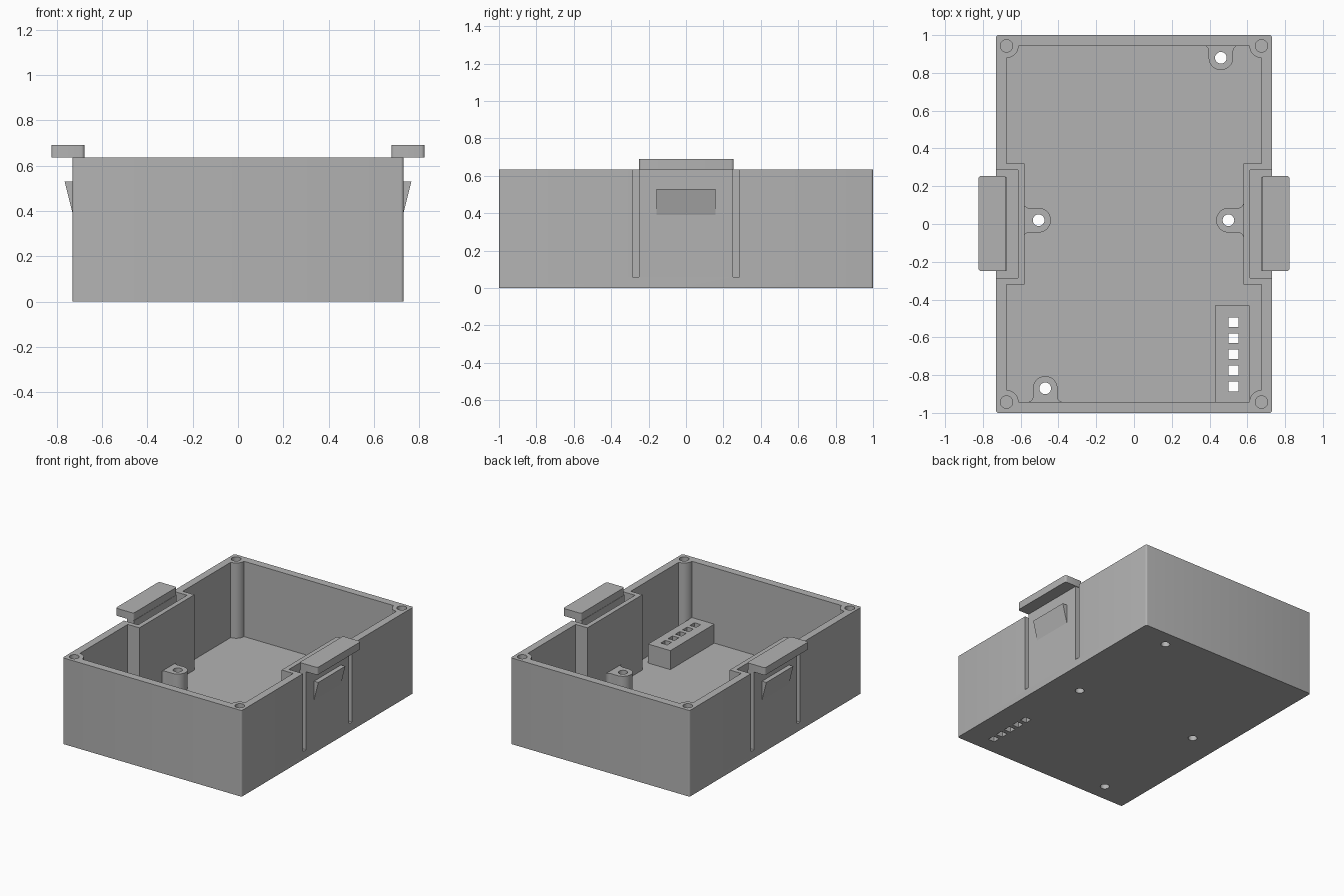
import bpy, bmesh
from math import sin, cos, pi, radians
from mathutils import Matrix

cube = bpy.data.objects.get("Cube")
if cube:
    bpy.data.objects.remove(cube, do_unlink=True)

HALF_X, HALF_Y, TOP, FLOOR = 0.73, 1.0, 0.635, 0.08
ABOVE = 0.8

grey = bpy.data.materials.new("grey_plastic")
grey.use_nodes = True
grey.diffuse_color = (0.45, 0.45, 0.45, 1)
grey.node_tree.nodes["Principled BSDF"].inputs["Base Color"].default_value = (0.45, 0.45, 0.45, 1)
parts = []


def arc(cx, cy, r, a0, a1, n=8):
    angles = [radians(a0 + (a1 - a0) * i / n) for i in range(n + 1)]
    return [(cx + r * cos(a), cy + r * sin(a)) for a in angles]


def rounded_rect(x0, x1, y0, y1, r):
    return (arc(x1 - r, y1 - r, r, 0, 90, 4) + arc(x0 + r, y1 - r, r, 90, 180, 4)
            + arc(x0 + r, y0 + r, r, 180, 270, 4) + arc(x1 - r, y0 + r, r, 270, 360, 4))


def rect(x0, x1, y0, y1):
    return [(x0, y0), (x1, y0), (x1, y1), (x0, y1)]


def circle(x, y, r):
    return arc(x, y, r, 0, 360, 24)[:-1]


def prism(name, outline, z0, z1, matrix=None):
    """Extrude a flat outline from z0 to z1."""
    bm = bmesh.new()
    face = bm.faces.new([bm.verts.new((x, y, z0)) for x, y in outline])
    new = bmesh.ops.extrude_face_region(bm, geom=[face])["geom"]
    bmesh.ops.translate(bm, vec=(0, 0, z1 - z0),
                        verts=[v for v in new if isinstance(v, bmesh.types.BMVert)])
    if matrix:
        bmesh.ops.transform(bm, matrix=matrix, verts=bm.verts)
    bmesh.ops.recalc_face_normals(bm, faces=bm.faces)
    mesh = bpy.data.meshes.new(name)
    bm.to_mesh(mesh)
    bm.free()
    mesh.materials.append(grey)
    obj = bpy.data.objects.new(name, mesh)
    bpy.context.collection.objects.link(obj)
    return obj


def cut(obj, cutters):
    """Subtract the cutters, bake the result and drop the modifiers."""
    for c in cutters:
        c.hide_render = True
        mod = obj.modifiers.new("cut", "BOOLEAN")
        mod.operation, mod.solver, mod.object = "DIFFERENCE", "EXACT", c
    bpy.context.view_layer.update()
    graph = bpy.context.evaluated_depsgraph_get()
    baked = bpy.data.meshes.new_from_object(obj.evaluated_get(graph))
    obj.modifiers.clear()
    obj.data = baked
    for c in cutters:
        bpy.data.objects.remove(c, do_unlink=True)


# Cavity outline: one quadrant with clip recess and corner post, then mirrored
quad = [(0.58, 0.32), (0.675, 0.32)] + arc(0.675, 0.943, 0.064, 270, 180)
flip_x = [(-x, y) for x, y in reversed(quad)]
upper = quad + flip_x
cavity = upper + [(x, -y) for x, y in reversed(upper)]

# Case with cavity, clip pockets, screw holes and openings in the floor
case = prism("case", rounded_rect(-HALF_X, HALF_X, -HALF_Y, HALF_Y, 0.012), 0, TOP)
cutters = [prism("cavity_cutter", cavity, FLOOR, ABOVE)]
pocket = [(0.78, -0.285), (0.78, -0.25), (0.675, -0.25), (0.675, 0.25),
          (0.78, 0.25), (0.78, 0.285), (0.615, 0.285), (0.615, -0.285)]
for s in (1, -1):
    cutters.append(prism("clip_cutter", [(s * x, y) for x, y in pocket], 0.06, ABOVE))
    for t in (1, -1):
        cutters.append(prism("screw_cutter", circle(s * 0.675, t * 0.943, 0.033), 0.35, ABOVE))

# Mounting bosses: x, y, distance to wall, direction of wall
bosses = {"right_boss": (-0.505, 0.02, 0.08, 180), "left_boss": (0.5, 0.02, 0.08, 0),
          "back_boss": (0.46, 0.88, 0.065, 90), "front_boss": (-0.47, -0.87, 0.073, 270)}
slots = [-0.52 - 0.085 * i for i in range(5)]
for x, y, *_ in bosses.values():
    cutters.append(prism("hole_cutter", circle(x, y, 0.031), -0.1, ABOVE))
for y in slots:
    cutters.append(prism("slot_cutter", rect(0.5, 0.552, y - 0.026, y + 0.026), -0.1, ABOVE))
cut(case, cutters)
parts.append(case)

R, FILLET = 0.065, 0.03
for name, (x, y, d, angle) in bosses.items():
    side = arc(R + FILLET, d - FILLET, FILLET, 90, 180, 6)
    outline = ([(R + FILLET, d + 0.01)] + side + arc(0, 0, R, 0, -180, 16)
               + [(-px, py) for px, py in reversed(side)] + [(-R - FILLET, d + 0.01)])
    place = Matrix.Translation((x, y, 0)) @ Matrix.Rotation(radians(angle - 90), 4, "Z")
    boss = prism(name, outline, FLOOR - 0.01, 0.215, place)
    cut(boss, [prism("hole_cutter", circle(x, y, 0.031), -0.1, ABOVE)])
    parts.append(boss)

# Connector block with a row of square slots
block = prism("connector_block", rect(0.43, 0.612, -0.95, -0.432), FLOOR - 0.01, 0.22)
cut(block, [prism("slot_cutter", rect(0.5, 0.552, y - 0.026, y + 0.026), -0.1, ABOVE)
            for y in slots])
parts.append(block)

# Clip tabs on top of the arms, and the latch wedges on their outer faces
wedge = [(0.72, 0.39), (0.73, 0.39), (0.765, 0.53), (0.72, 0.53)]
for s, side in ((1, "left"), (-1, "right")):
    mirror = Matrix.Scale(s, 4, (1, 0, 0))
    parts.append(prism(side + "_clip_tab", rounded_rect(0.677, 0.823, -0.25, 0.255, 0.015),
                       TOP, 0.69, mirror))
    upright = mirror @ Matrix.Rotation(pi / 2, 4, "X")
    parts.append(prism(side + "_latch_wedge", wedge, -0.157, 0.157, upright))

# Smooth the round walls, keep the edges sharp
bpy.ops.object.select_all(action="DESELECT")
for p in parts:
    p.select_set(True)
bpy.context.view_layer.objects.active = case
bpy.ops.object.shade_smooth_by_angle(angle=radians(30))
